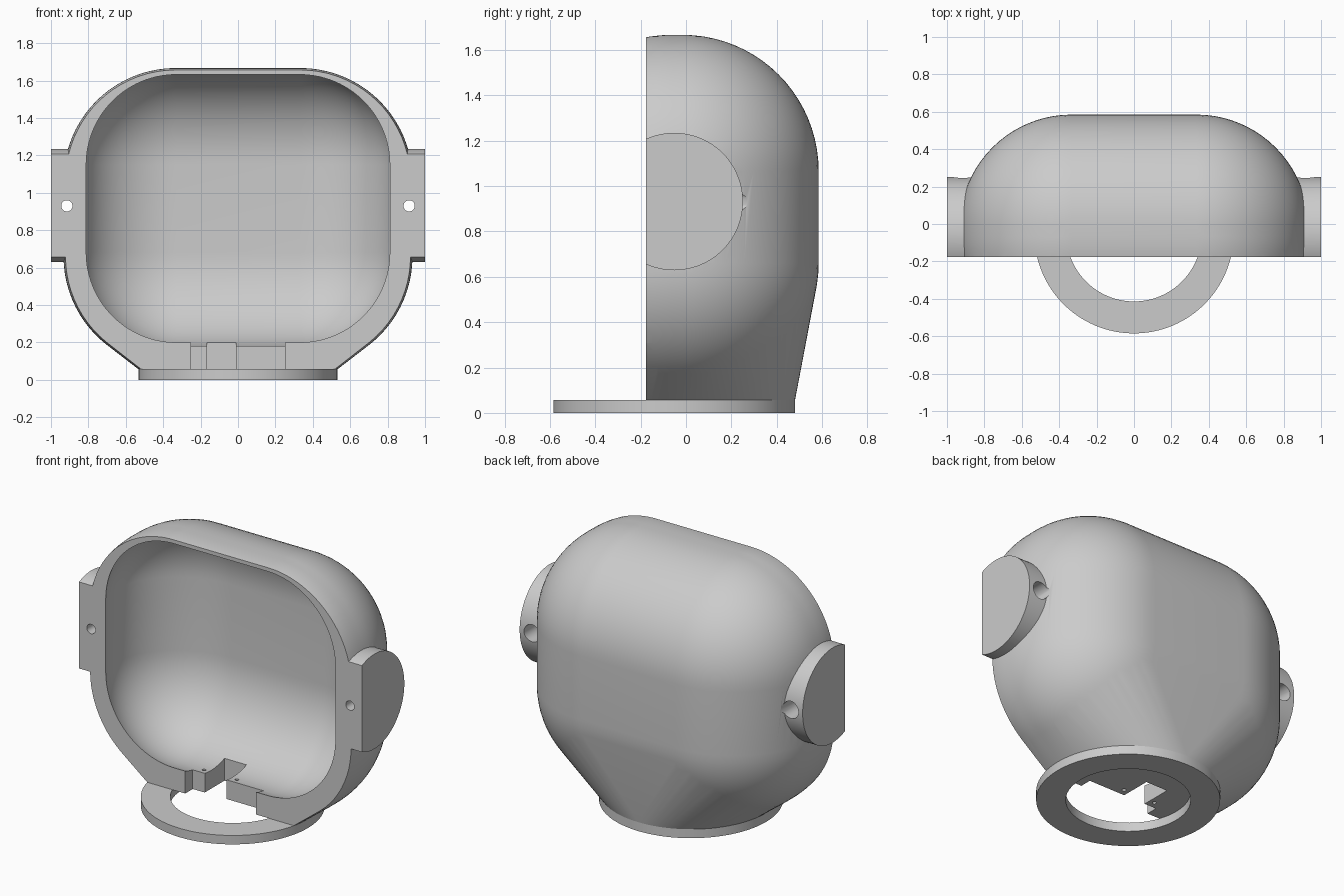
import bpy, bmesh, math
from itertools import product
from mathutils import Vector, Matrix

if "Cube" in bpy.data.objects:
    bpy.data.objects.remove(bpy.data.objects["Cube"])

grey = bpy.data.materials.new("plain grey")
grey.diffuse_color = (0.6, 0.6, 0.6, 1)
grey.use_nodes = True
grey.node_tree.nodes["Principled BSDF"].inputs["Base Color"].default_value = grey.diffuse_color

AXIS_Y, AXIS_Z = -0.052, 0.932  # pivot axis of the side ears
FRONT = -0.176                  # plane of the open front
RING_R, RING_H = 0.533, 0.057


def to_object(name, bm):
    bmesh.ops.recalc_face_normals(bm, faces=bm.faces[:])
    mesh = bpy.data.meshes.new(name)
    bm.to_mesh(mesh)
    bm.free()
    mesh.materials.append(grey)
    ob = bpy.data.objects.new(name, mesh)
    bpy.context.collection.objects.link(ob)
    return ob


def rounded_points(lo, hi, radii, n=20):
    """Points on a box from lo to hi with corners rounded by an ellipsoid."""
    pts = []
    for signs in product((-1, 1), repeat=3):
        c = [h - r if s > 0 else l + r for s, l, h, r in zip(signs, lo, hi, radii)]
        for i in range(n + 1):
            t = i * math.pi / 2 / n
            for j in range(n + 1 if i else 1):
                p = j * math.pi / 2 / n
                d = (math.sin(t) * math.cos(p), math.sin(t) * math.sin(p), math.cos(t))
                pts.append(tuple(c[k] + signs[k] * radii[k] * d[k] for k in range(3)))
    return pts


def hull(name, pts):
    bm = bmesh.new()
    for p in pts:
        bm.verts.new(p)
    bmesh.ops.remove_doubles(bm, verts=bm.verts[:], dist=1e-4)
    out = bmesh.ops.convex_hull(bm, input=bm.verts[:])
    inner = {v for v in out["geom_interior"] if isinstance(v, bmesh.types.BMVert)}
    bmesh.ops.delete(bm, geom=list(inner), context='VERTS')
    return to_object(name, bm)


def box(name, lo, hi):
    bm = bmesh.new()
    bmesh.ops.create_cube(bm, size=1)
    for v in bm.verts:
        v.co = Vector([(a + b) / 2 + c * (b - a) for a, b, c in zip(lo, hi, v.co)])
    return to_object(name, bm)


def rod(name, start, end, r, seg=96):
    a, b = Vector(start), Vector(end)
    bm = bmesh.new()
    turn = (b - a).to_track_quat('Z', 'Y').to_matrix().to_4x4()
    bmesh.ops.create_cone(bm, cap_ends=True, segments=seg, radius1=r, radius2=r,
                          depth=(b - a).length,
                          matrix=Matrix.Translation((a + b) / 2) @ turn)
    return to_object(name, bm)


def combine(ob, other, operation='DIFFERENCE'):
    mod = ob.modifiers.new("combine", 'BOOLEAN')
    mod.operation, mod.object, mod.solver = operation, other, 'EXACT'
    bpy.context.view_layer.objects.active = ob
    bpy.ops.object.modifier_apply(modifier=mod.name)
    bpy.data.objects.remove(other)


# Outer shell: rounded box blending down to the round base
disc = [(RING_R * math.cos(a), AXIS_Y + RING_R * math.sin(a), RING_H)
        for a in (i * math.tau / 96 for i in range(96))]
body = rounded_points((-0.933, -0.665, 0.06), (0.933, 0.585, 1.667), (0.6, 0.6, 0.6))
shell = hull("shell", body + disc)

# Round ears on both sides
for s in (-1, 1):
    combine(shell, rod("ear", (s * 0.6, AXIS_Y, AXIS_Z), (s, AXIS_Y, AXIS_Z), 0.303), 'UNION')

# Hollow inside and open front
hollow = rounded_points((-0.838, -0.477, 0.174), (0.838, 0.403, 1.658), (0.508, 0.44, 0.508))
combine(shell, hull("cavity", hollow))
combine(shell, box("front_cut", (-2, -2, -1), (2, FRONT, 3)))

# Screw holes through the ears, wider at the back
for s in (-1, 1):
    x = s * 0.915
    combine(shell, rod("screw_hole", (x, -0.5, 0.93), (x, 0.5, 0.93), 0.03, 32))
    combine(shell, rod("screw_head", (x, 0.12, 0.93), (x, 0.6, 0.93), 0.055, 32))

# Notch and cable slot in the floor, with two pin holes
combine(shell, box("notch", (-0.25, -0.4, 0), (0.25, -0.10, 0.3)))
combine(shell, box("slot", (-0.165, -0.3, 0), (-0.01, 0.10, 0.3)))
for x in (-0.2, 0.03):
    combine(shell, rod("pin_hole", (x, -0.055, 0), (x, -0.055, 0.3), 0.012, 16))

# Base ring
ring = rod("base_ring", (0, AXIS_Y, 0), (0, AXIS_Y, RING_H), RING_R)
combine(ring, rod("ring_hole", (0, AXIS_Y, -1), (0, AXIS_Y, 1), 0.362))

for ob in (shell, ring):
    bpy.ops.object.select_all(action='DESELECT')
    ob.select_set(True)
    bpy.context.view_layer.objects.active = ob
    bpy.ops.object.shade_smooth_by_angle(angle=math.radians(30))
